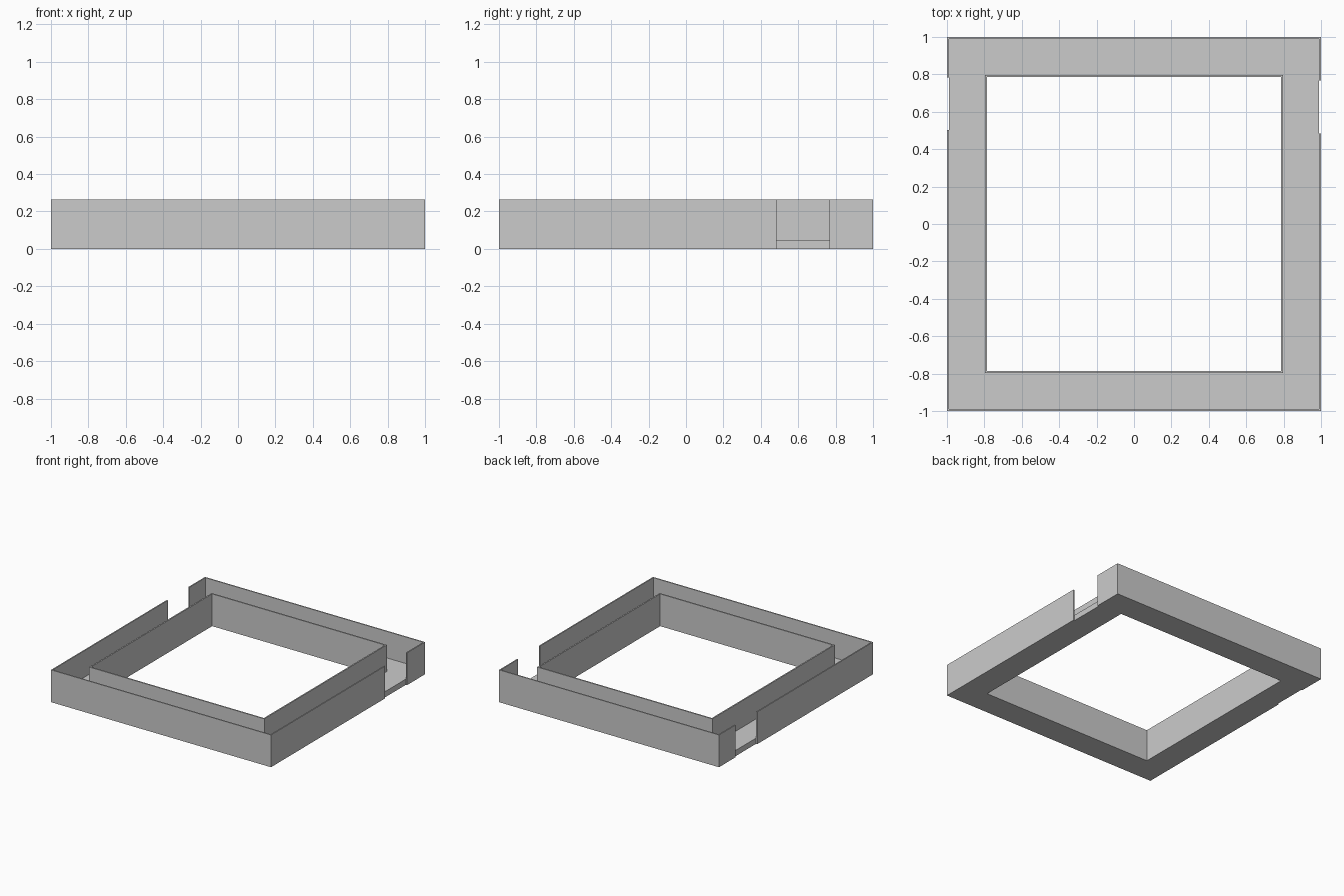
import bpy, bmesh

if "Cube" in bpy.data.objects:
    bpy.data.objects.remove(bpy.data.objects["Cube"])

HEIGHT, FLOOR = 0.265, 0.047
OUT, OUT_IN = 1.0, 0.99        # outer wall faces
INN_OUT, INN = 0.796, 0.785    # inner wall faces


def finish(name, bm):
    bmesh.ops.recalc_face_normals(bm, faces=bm.faces)
    mesh = bpy.data.meshes.new(name)
    bm.to_mesh(mesh)
    bm.free()
    obj = bpy.data.objects.new(name, mesh)
    bpy.context.collection.objects.link(obj)
    return obj


def square_sweep(name, profile):
    """Sweep a closed (half width, z) profile around a square."""
    bm = bmesh.new()
    corners = [(1, -1), (1, 1), (-1, 1), (-1, -1)]
    rings = [[bm.verts.new((sx * r, sy * r, z)) for r, z in profile]
             for sx, sy in corners]
    n = len(profile)
    for i in range(4):
        a, b = rings[i], rings[(i + 1) % 4]
        for j in range(n):
            k = (j + 1) % n
            bm.faces.new((a[j], b[j], b[k], a[k]))
    return finish(name, bm)


def box(name, lo, hi):
    bm = bmesh.new()
    bmesh.ops.create_cube(bm, size=1)
    for v in bm.verts:
        v.co = [hi[i] if v.co[i] > 0 else lo[i] for i in range(3)]
    return finish(name, bm)


# Square channel: outer wall, floor and inner wall in one section
channel = square_sweep("channel_frame", [
    (OUT, 0), (OUT, HEIGHT), (OUT_IN, HEIGHT), (OUT_IN, FLOOR),
    (INN_OUT, FLOOR), (INN_OUT, HEIGHT), (INN, HEIGHT), (INN, 0)])

# Openings through the outer wall on the right and left
CUT = OUT_IN - 0.0005
cutters = [
    box("right_opening_cutter", (CUT, 0.483, -0.1), (1.1, 0.766, 0.4)),
    box("left_opening_cutter", (-1.1, 0.503, -0.1), (-CUT, 0.783, 0.4)),
]
for cutter in cutters:
    mod = channel.modifiers.new(cutter.name, 'BOOLEAN')
    mod.operation = 'DIFFERENCE'
    mod.solver = 'EXACT'
    mod.object = cutter

# Apply the cuts and drop the helpers
bpy.context.view_layer.objects.active = channel
for mod in list(channel.modifiers):
    bpy.ops.object.modifier_apply(modifier=mod.name)
for cutter in cutters:
    bpy.data.objects.remove(cutter)
